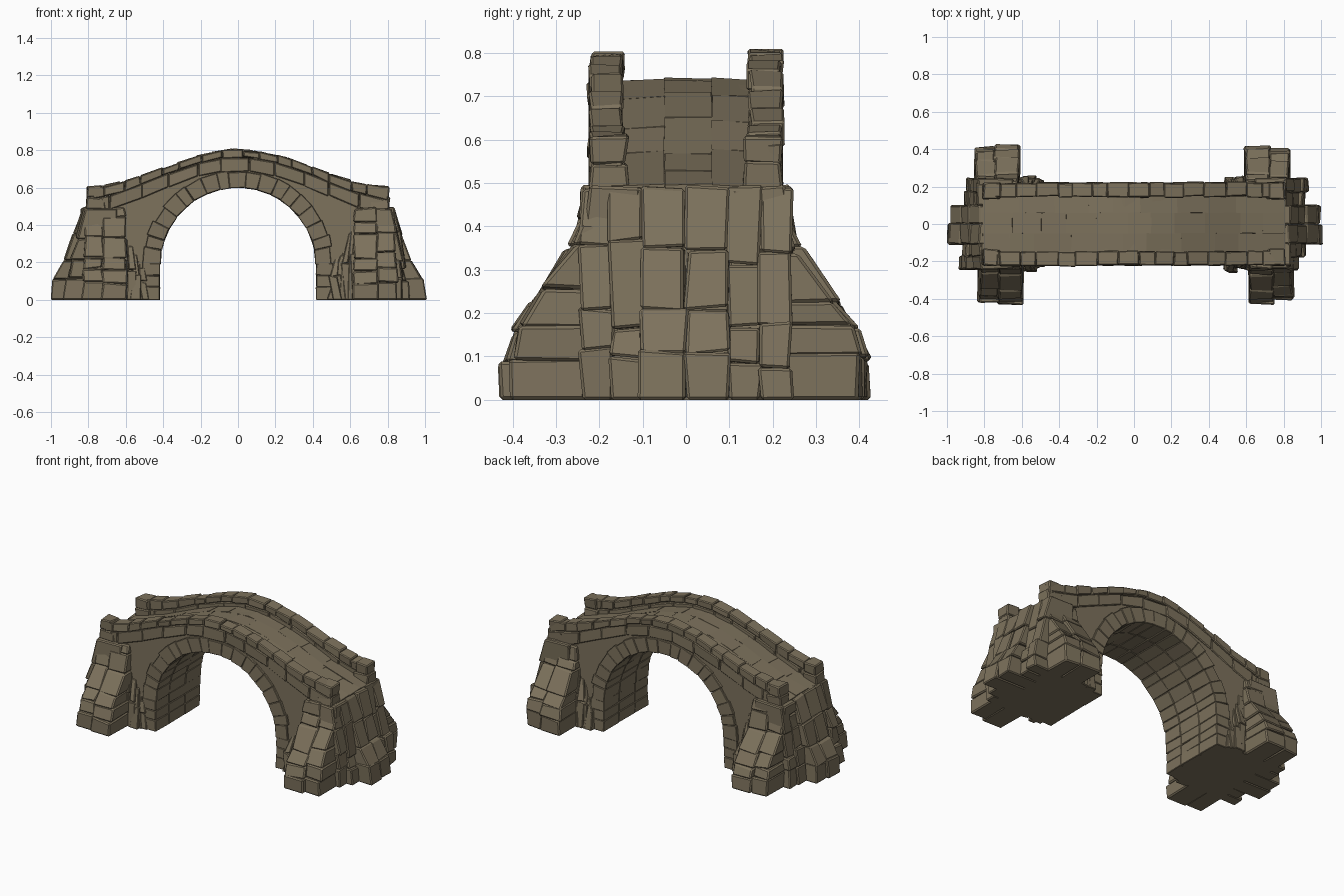
import bpy, bmesh, math, random
from mathutils import Vector

if "Cube" in bpy.data.objects:
    bpy.data.objects.remove(bpy.data.objects["Cube"])

random.seed(7)
stone_mat = bpy.data.materials.new("weathered brown stone")
stone_mat.diffuse_color = (0.205, 0.168, 0.108, 1)
stone_mat.use_nodes = True
stone_mat.node_tree.nodes["Principled BSDF"].inputs["Base Color"].default_value = stone_mat.diffuse_color


def finish(name, bm, bevel=0.0):
    bmesh.ops.recalc_face_normals(bm, faces=bm.faces)
    me = bpy.data.meshes.new(name)
    bm.to_mesh(me)
    bm.free()
    me.materials.append(stone_mat)
    ob = bpy.data.objects.new(name, me)
    bpy.context.collection.objects.link(ob)
    if bevel:
        mod = ob.modifiers.new("worn edges", 'BEVEL')
        mod.width = bevel
        mod.segments = 1
    return ob


def block(bm, low, high, jit=0.005):
    """Stone between two matching quads, with slightly uneven corners."""
    vs = []
    for p in list(low) + list(high):
        p = Vector(p)
        q = p + Vector([random.uniform(-jit, jit) for _ in range(3)])
        if p.z < 0.001:
            q.z = 0
        vs.append(bm.verts.new(q))
    bm.faces.new(vs[:4])
    bm.faces.new(vs[4:])
    for i in range(4):
        j = (i + 1) % 4
        bm.faces.new((vs[i], vs[j], vs[j + 4], vs[i + 4]))


def interp(pts, x):
    """Smooth interpolation through a short list of points."""
    x = min(max(x, pts[0][0]), pts[-1][0])
    for i in range(len(pts) - 1):
        (x0, z0), (x1, z1) = pts[i], pts[i + 1]
        if x <= x1:
            a = pts[max(i - 1, 0)]
            b = pts[min(i + 2, len(pts) - 1)]
            h = x1 - x0
            m0 = 0 if i == 0 else (z1 - a[1]) / (x1 - a[0]) * h
            m1 = (b[1] - z0) / (b[0] - x0) * h
            t = (x - x0) / h
            return ((2*t**3 - 3*t*t + 1) * z0 + (t**3 - 2*t*t + t) * m0
                    + (3*t*t - 2*t**3) * z1 + (t**3 - t*t) * m1)


DECK = [(0, .742), (.2, .712), (.4, .642), (.6, .555), (.83, .49)]
RAIL = [(0, .803), (.2, .775), (.4, .705), (.6, .635), (.83, .59)]
deck = lambda x: interp(DECK, abs(x))
rail = lambda x: interp(RAIL, abs(x))
SPRING = 0.19


def arch(t, grow=0.0):
    return ((0.415 + grow) * math.cos(t), SPRING + (0.41 + grow) * math.sin(t))


# Solid bridge body: strips between the arch underside and the deck
bm = bmesh.new()
outline = [(-.80, 0), (-.43, 0)]
outline += [arch(math.pi * (1 - i / 32), 0.006) for i in range(33)]
outline += [(.43, 0), (.80, 0)]
outline += [(.80 - 1.6 * i / 32, deck(.80 - 1.6 * i / 32) - .006) for i in range(33)]
face = bm.faces.new([bm.verts.new((x, -.208, z)) for x, z in outline])
ext = bmesh.ops.extrude_face_region(bm, geom=[face])
bmesh.ops.translate(bm, vec=(0, .416, 0),
                    verts=[v for v in ext["geom"] if isinstance(v, bmesh.types.BMVert)])
bmesh.ops.triangulate(bm, faces=[f for f in bm.faces if len(f.verts) > 4])
finish("bridge_body", bm)

# Deck paving: wide slabs with a slight crown
bm = bmesh.new()
for y0, y1, off in ((-.17, -.05, 0), (-.05, .06, .05), (.06, .17, .02)):
    x = -.81
    while x < .80:
        x1 = x + random.uniform(.12, .2)
        if x1 > .72:
            x1 = .81
        crown = lambda y: .004 - abs(y) * .05
        top = [(a, y, deck(a) + crown(y)) for a, y in ((x, y0), (x1, y0), (x1, y1), (x, y1))]
        block(bm, [(a, y, z - .03) for a, y, z in top], top, .002)
        x = x1
finish("deck_paving", bm)

# Arch ring stones, running through the full depth of the vault
bm = bmesh.new()
cuts = [i / 19 + (random.uniform(-.008, .008) if 0 < i < 19 else 0) for i in range(20)]
depth = (-.222, -.09, .07, .222)
for a, b in zip(cuts, cuts[1:]):
    outer = random.uniform(.085, .1)
    ring = [arch(math.pi * a), arch(math.pi * b), arch(math.pi * b, outer), arch(math.pi * a, outer)]
    for y0, y1 in zip(depth, depth[1:]):
        block(bm, [(x, y0, z) for x, z in ring], [(x, y1, z) for x, z in ring], .003)
for s in (-1, 1):
    for z0, z1, w in ((0, .07, .56), (.07, .13, .53), (.13, .195, .51)):
        for y0, y1 in zip(depth, depth[1:]):
            q = [(s * .418, y0), (s * w, y0), (s * w, y1), (s * .418, y1)]
            block(bm, [(x, y, z0) for x, y in q], [(x, y, z1) for x, y in q], .003)
finish("arch_ring_stones", bm, .003)

# Parapets: a lower course and a row of capstones on each side
for side, label in ((-1, "front"), (1, "back")):
    for course in ("course", "capstones"):
        bm = bmesh.new()
        x = -.80
        while x < .79:
            x1 = x + (random.uniform(.07, .12) if course == "capstones" else random.uniform(.11, .18))
            if x1 > .74:
                x1 = .80
            yi, yo = (.15, .216) if course == "course" else (.146, .222)
            lift = random.uniform(-.006, .007)
            push = random.uniform(-.004, .004)
            lo, hi = [], []
            for a, y in ((x, yi), (x1, yi), (x1, yo), (x, yo)):
                mid = deck(a) + (rail(a) - deck(a)) * .35
                z0, z1 = (deck(a) - .05, mid) if course == "course" else (mid, rail(a) + lift)
                lo.append((a, side * (y + push), z0))
                hi.append((a, side * (y + push), z1))
            block(bm, lo, hi, .004)
            x = x1
        finish(label + "_parapet_" + course, bm, .005)

# End posts closing each parapet
bm = bmesh.new()
for sx in (-1, 1):
    for sy in (-1, 1):
        for z0, z1, x0, x1 in ((.48, .545, .71, .81), (.545, .61, .725, .805)):
            q = [(sx * x0, sy * .135), (sx * x1, sy * .135), (sx * x1, sy * .22), (sx * x0, sy * .22)]
            block(bm, [(x, y, z0) for x, y in q], [(x, y, z1) for x, y in q], .006)
finish("parapet_end_posts", bm, .006)


def tower(bm, rows, sx, sy, axis, step=.012):
    """Stack of tapering stones; each row is z, x0, x1, y0, y1."""
    for r0, r1 in zip(rows, rows[1:]):
        push = random.uniform(-step, step * .4)
        quads = []
        for z, x0, x1, y0, y1 in (r0, r1):
            x1 += push if axis == 'x' else 0
            y1 += push if axis == 'y' else 0
            quads.append([(sx * x, sy * y, z) for x, y in ((x0, y0), (x1, y0), (x1, y1), (x0, y1))])
        block(bm, *quads, .007)


# Abutments: end buttress, corner piers and splayed side buttresses
END = [(0, 1.0), (.11, .985), (.21, .93), (.35, .885), (.49, .835)]
CORNER = [(0, .915), (.09, .91), (.19, .895), (.34, .865), (.49, .825)]
SIDE = [(0, .425), (.09, .425), (.16, .405), (.235, .355), (.34, .275), (.42, .25), (.49, .236)]
for sx, label in ((-1, "left"), (1, "right")):
    bm = bmesh.new()
    for y0, y1, cut in ((-.105, .0, 0), (0, .1, .004)):
        tower(bm, [(z, .7, x - cut, y0, y1) for z, x in END], sx, 1, 'x')
    finish(label + "_end_buttress", bm, .006)

    bm = bmesh.new()
    for sy in (-1, 1):
        for y0, y1, more in ((.095, .175, .0), (.17, .243, .015 * sx * sy)):
            wob = [(z + (random.uniform(-.03, .03) if 0 < z < .49 else 0), x) for z, x in CORNER]
            tower(bm, [(z, .65, x + more * (1 - z * 2), y0, y1) for z, x in wob], sx, sy, 'x', .018)
    finish(label + "_corner_piers", bm, .006)

    bm = bmesh.new()
    for sy in (-1, 1):
        shift = .01 * sx * sy
        for a, b, back in ((0, .56, 0), (.54, 1, .012)):
            rows = []
            for z, y in SIDE:
                x0 = .60 + .025 * z - shift
                w = .245 - .06 * z
                zz = z + (random.uniform(-.02, .02) if 0 < z < .49 else 0)
                rows.append((zz, x0 + a * w, x0 + b * w, .1, y - back))
            tower(bm, rows, sx, sy, 'y')
    finish(label + "_side_buttresses", bm, .007)

    # Jagged rock shards between arch and side buttress
    bm = bmesh.new()
    for sy in (-1, 1):
        for i in range(7):
            x = .48 + i * .022
            top = .17 + i * .045 + random.uniform(-.03, .03)
            out = random.uniform(.232, .262)
            lean = random.uniform(-.02, .03)
            rows = [(0, x, x + .05, .15, out), (top * .55, x + lean, x + lean + .045, .15, out - .008),
                    (top, x + .02, x + .045, .15, .213)]
            tower(bm, rows, sx, sy, 'y', .01)
    finish(label + "_rock_shards", bm, .004)
